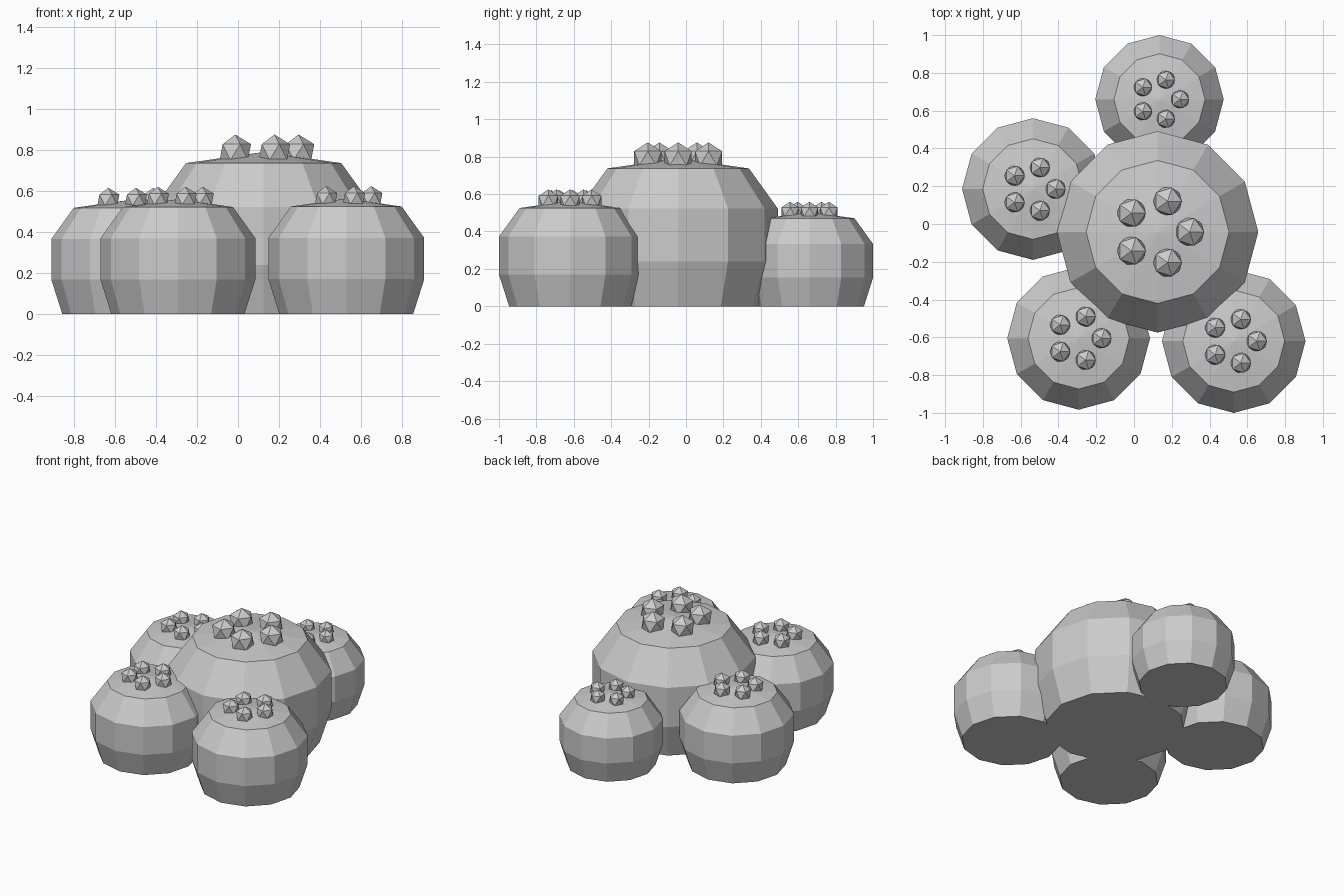
import bpy, bmesh
from math import sin, cos, tau
from mathutils import Matrix

cube = bpy.data.objects.get("Cube")
if cube:
    bpy.data.objects.remove(cube, do_unlink=True)

# One plain stone grey
grey = bpy.data.materials.new("light grey")
grey.use_nodes = True
colour = (0.6, 0.6, 0.6, 1)
grey.diffuse_color = colour
grey.node_tree.nodes["Principled BSDF"].inputs["Base Color"].default_value = colour

SIDES = 12
BUDS = 5
# Body outline as (radius, height), relative to the widest radius
PROFILE = [(0.857, 0), (1, 0.449), (1, 0.98), (0.71, 1.383)]
APEX = 1.484


def finish(bm, name, place):
    bmesh.ops.recalc_face_normals(bm, faces=bm.faces)
    mesh = bpy.data.meshes.new(name)
    bm.to_mesh(mesh)
    bm.free()
    mesh.materials.append(grey)
    obj = bpy.data.objects.new(name, mesh)
    obj.location = place
    bpy.context.collection.objects.link(obj)


def body(name, x, y, size):
    """Twelve-sided rounded body with a flat base and a shallow cone on top."""
    bm = bmesh.new()
    rings = [[bm.verts.new((size * r * cos(tau * i / SIDES),
                            size * r * sin(tau * i / SIDES), size * z))
              for i in range(SIDES)] for r, z in PROFILE]
    tip = bm.verts.new((0, 0, size * APEX))
    bm.faces.new(rings[0])
    for i in range(SIDES):
        j = (i + 1) % SIDES
        for low, high in zip(rings, rings[1:]):
            bm.faces.new((low[i], low[j], high[j], high[i]))
        bm.faces.new((rings[-1][i], rings[-1][j], tip))
    finish(bm, name, (x, y, 0))


def buds(name, x, y, size):
    """Ring of faceted buds around the crown."""
    bm = bmesh.new()
    for i in range(BUDS):
        a = tau * i / BUDS
        spot = Matrix.Translation((0.32 * size * cos(a), 0.32 * size * sin(a), 0))
        bmesh.ops.create_icosphere(bm, subdivisions=1, radius=0.16 * size, matrix=spot)
    finish(bm, name, (x, y, APEX * size))


# Large centre plant and the four smaller ones around it
PLANTS = {
    "centre": (0.125, -0.042, 0.533),
    "back": (0.135, 0.66, 0.34),
    "right": (-0.535, 0.185, 0.375),
    "front_right": (-0.293, -0.605, 0.378),
    "front_left": (0.528, -0.62, 0.38),
}
for label, spec in PLANTS.items():
    body(label + "_body", *spec)
    buds(label + "_buds", *spec)
